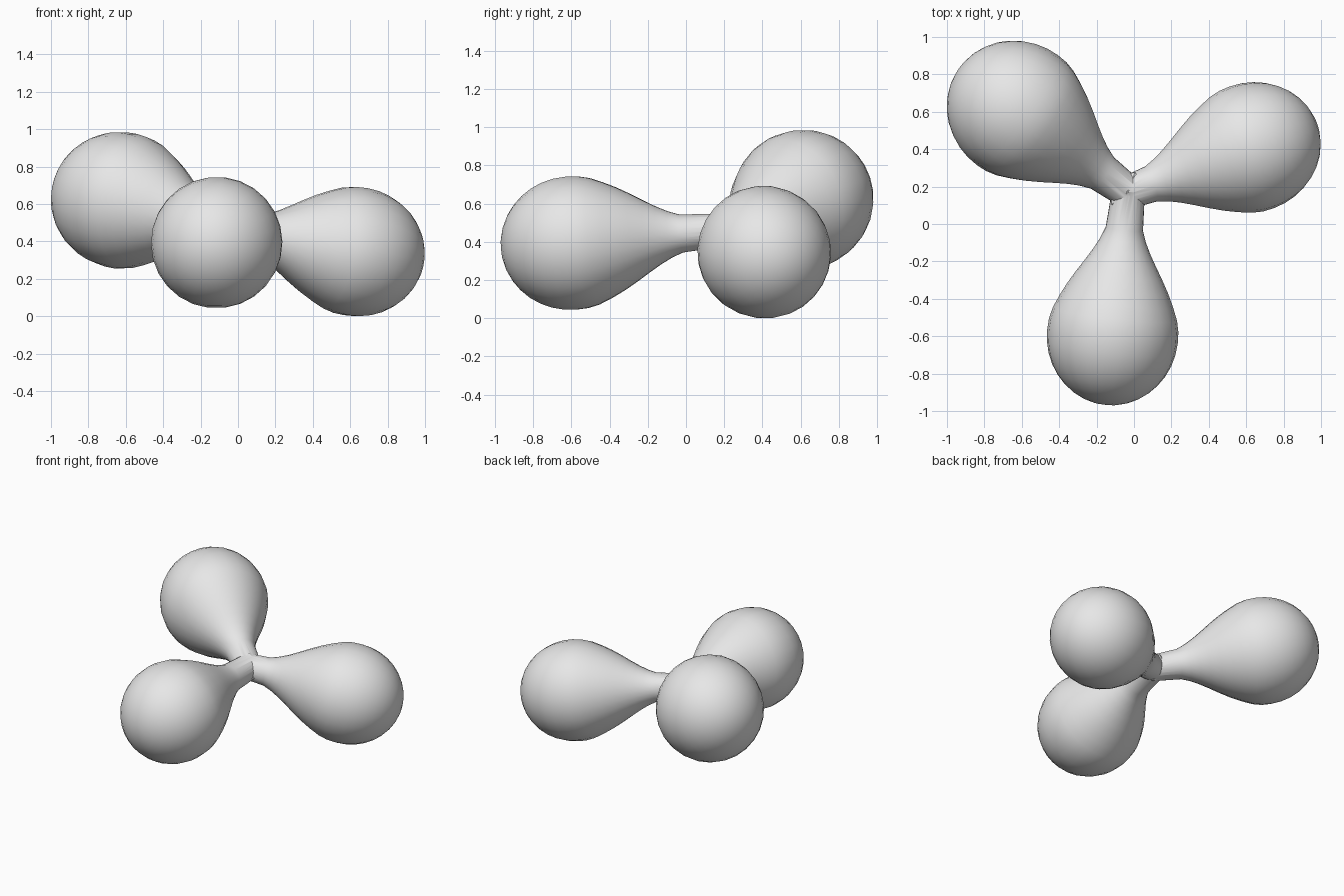
import bpy, bmesh, math
from mathutils import Vector

if "Cube" in bpy.data.objects:
    bpy.data.objects.remove(bpy.data.objects["Cube"])

HUB = Vector((-0.03, 0.17, 0.46))
SIDES = 26

grey = bpy.data.materials.new("light grey")
grey.diffuse_color = (0.8, 0.8, 0.8, 1)
grey.use_nodes = True
grey.node_tree.nodes["Principled BSDF"].inputs["Base Color"].default_value = grey.diffuse_color

# Teardrop profile: (distance from lobe centre towards the hub, radius)
NECK = [(0.0, 0.35), (0.06, 0.347), (0.12, 0.333), (0.19, 0.304), (0.26, 0.27),
        (0.33, 0.23), (0.40, 0.187), (0.46, 0.152), (0.52, 0.122), (0.58, 0.1)]


def make_object(name, bm):
    bmesh.ops.recalc_face_normals(bm, faces=bm.faces[:])
    mesh = bpy.data.meshes.new(name)
    bm.to_mesh(mesh)
    bm.free()
    mesh.materials.append(grey)
    ob = bpy.data.objects.new(name, mesh)
    bpy.context.collection.objects.link(ob)
    return ob


def make_lobe(name, centre, radius, tip):
    """Revolve the teardrop profile about the line from the lobe centre to the hub."""
    centre = Vector(centre)
    axis = HUB - centre
    length = axis.length
    rot = axis.to_track_quat('Z', 'Y')
    k = radius / 0.35
    rings = [(-tip * math.cos(a), radius * math.sin(a))
             for a in (math.radians(10 * i) for i in range(1, 9))]
    rings += [(d, r * k) for d, r in NECK] + [(length + 0.01, 0.088)]
    bm = bmesh.new()
    loops = []
    for d, r in rings:
        loops.append([bm.verts.new(centre + rot @ Vector((
            r * math.cos(2 * math.pi * i / SIDES),
            r * math.sin(2 * math.pi * i / SIDES), d))) for i in range(SIDES)])
    for a, b in zip(loops, loops[1:]):
        for i in range(SIDES):
            j = (i + 1) % SIDES
            bm.faces.new((a[i], a[j], b[j], b[i]))
    # Rounded tip and closed inner end
    pole = bm.verts.new(centre + rot @ Vector((0, 0, -tip)))
    for i in range(SIDES):
        bm.faces.new((pole, loops[0][(i + 1) % SIDES], loops[0][i]))
    bm.faces.new(loops[-1])
    return make_object(name, bm)


# Faceted hub where the necks meet
bm = bmesh.new()
bmesh.ops.create_icosphere(bm, subdivisions=1, radius=0.125)
for v in bm.verts:
    v.co.z *= 0.8
    v.co += HUB
body = make_object("three_lobed_body", bm)

# Three teardrop lobes
lobes = [
    make_lobe("front_lobe", (-0.115, -0.60, 0.393), 0.351, 0.37),
    make_lobe("right_lobe", (0.63, 0.41, 0.345), 0.346, 0.372),
    make_lobe("back_left_lobe", (-0.625, 0.61, 0.62), 0.365, 0.383),
]

# Fuse everything into one skin
bpy.context.view_layer.objects.active = body
for lobe in lobes:
    mod = body.modifiers.new("join", 'BOOLEAN')
    mod.operation = 'UNION'
    mod.solver = 'EXACT'
    mod.object = lobe
    bpy.ops.object.modifier_apply(modifier=mod.name)
for lobe in lobes:
    bpy.data.objects.remove(lobe)

# Smooth lobes, sharp creases at the hub
bpy.ops.object.select_all(action='DESELECT')
body.select_set(True)
bpy.ops.object.shade_smooth_by_angle(angle=math.radians(30))
